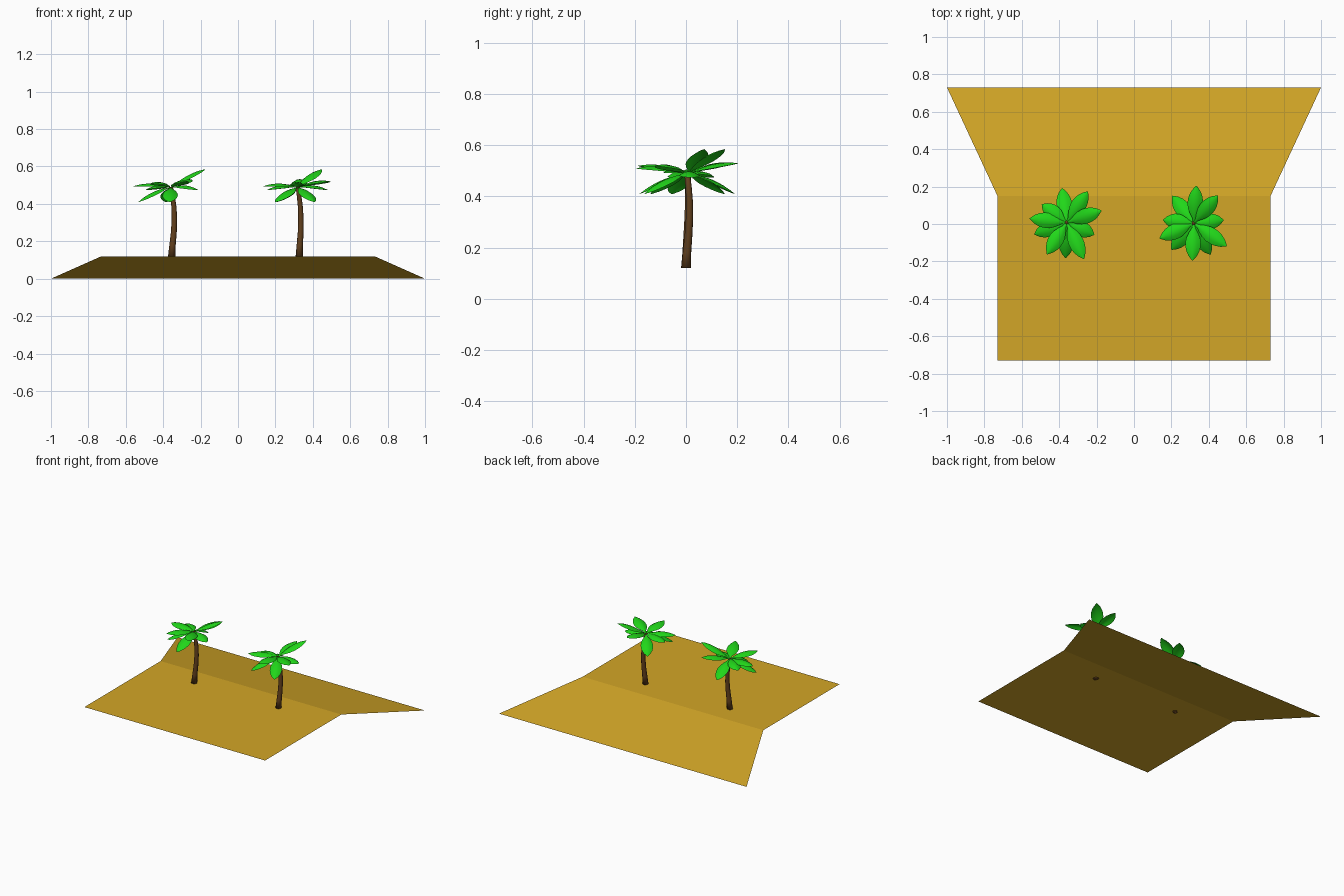
import bpy, bmesh
from math import sin, cos, pi, radians
from mathutils import Vector

if "Cube" in bpy.data.objects:
    bpy.data.objects.remove(bpy.data.objects["Cube"])


def material(name, rgb):
    m = bpy.data.materials.new(name)
    m.diffuse_color = (*rgb, 1)
    m.use_nodes = True
    m.node_tree.nodes["Principled BSDF"].inputs["Base Color"].default_value = m.diffuse_color
    return m


SAND = material("sand", (0.65, 0.38, 0.02))
BARK = material("bark", (0.12, 0.05, 0.012))
LEAF = material("leaf", (0.015, 0.68, 0.01))


def finish(bm, name, mat, smooth=True):
    me = bpy.data.meshes.new(name)
    bm.to_mesh(me)
    bm.free()
    me.materials.append(mat)
    for p in me.polygons:
        p.use_smooth = smooth
    ob = bpy.data.objects.new(name, me)
    bpy.context.collection.objects.link(ob)
    return ob


def bezier(a, b, c, t):
    return a * (1 - t) ** 2 + b * 2 * t * (1 - t) + c * t * t


# Ground: open sheet, a flat terrace that widens down a slope at the back
bm = bmesh.new()
rows = [[bm.verts.new((s * x, y, z)) for s in (-1, 1)]
        for x, y, z in ((0.73, -0.73, 0.12), (0.73, 0.15, 0.12), (1.0, 0.73, 0.0))]
for a, b in zip(rows, rows[1:]):
    bm.faces.new((a[0], a[1], b[1], b[0]))
finish(bm, "sand_ground", SAND, smooth=False)


def make_trunk(name):
    # Gently bent tapering tube: x, y, z, radius
    path = [(0, 0, 0.12, 0.020), (0.004, 0.002, 0.18, 0.017),
            (0.011, 0.005, 0.25, 0.0155), (0.014, 0.008, 0.32, 0.0145),
            (0.012, 0.009, 0.38, 0.0135), (0.004, 0.009, 0.44, 0.0125),
            (-0.005, 0.008, 0.49, 0.011)]
    bm = bmesh.new()
    n = 10
    rings = [[bm.verts.new((x + r * cos(2 * pi * i / n), y + r * sin(2 * pi * i / n), z))
              for i in range(n)] for x, y, z, r in path]
    for a, b in zip(rings, rings[1:]):
        for i in range(n):
            j = (i + 1) % n
            bm.faces.new((a[i], a[j], b[j], b[i]))
    bm.faces.new(rings[-1])
    bm.faces.new(rings[0][::-1])
    return finish(bm, name, BARK)


def add_frond(bm, angle, reach, tip_z):
    # Arched leaf blade, pointed at both ends, sides drooping from the midrib
    crown = Vector((-0.005, 0.008, 0))
    out = Vector((cos(radians(angle)), sin(radians(angle)), 0))
    side = Vector((-out.y, out.x, 0))
    widths = (0.004, 0.010, 0.025, 0.036, 0.041, 0.040, 0.034, 0.022, 0.002)
    mid_z = (0.487 + tip_z) / 2 + 0.035
    rows = []
    for i, w in enumerate(widths):
        t = i / (len(widths) - 1)
        r = bezier(0.0, reach * 0.52, reach, t)
        z = bezier(0.487, mid_z, tip_z, t)
        rows.append([bm.verts.new(crown + out * r + side * (w * k)
                                  + Vector((0, 0, z - 0.40 * w * k * k)))
                     for k in (-1, -0.5, 0, 0.5, 1)])
    for a, b in zip(rows, rows[1:]):
        for k in range(4):
            bm.faces.new((a[k], b[k], b[k + 1], a[k + 1]))


# Fronds: heading, reach, tip height
FRONDS = [(19, 0.195, 0.585), (56, 0.20, 0.53), (98, 0.185, 0.41),
          (144, 0.165, 0.475), (174, 0.20, 0.495), (-160, 0.185, 0.41),
          (-122, 0.20, 0.51), (-92, 0.19, 0.41), (-65, 0.215, 0.52),
          (-24, 0.16, 0.475)]


# Two palms: the same tree, the second one turned
for side, x, turn in (("left", -0.354, 0), ("right", 0.328, 30)):
    trunk = make_trunk(side + "_palm_trunk")
    bm = bmesh.new()
    for frond in FRONDS:
        add_frond(bm, *frond)
    leaves = finish(bm, side + "_palm_fronds", LEAF)
    for ob in (trunk, leaves):
        ob.location.x = x
        ob.rotation_euler.z = radians(turn)
